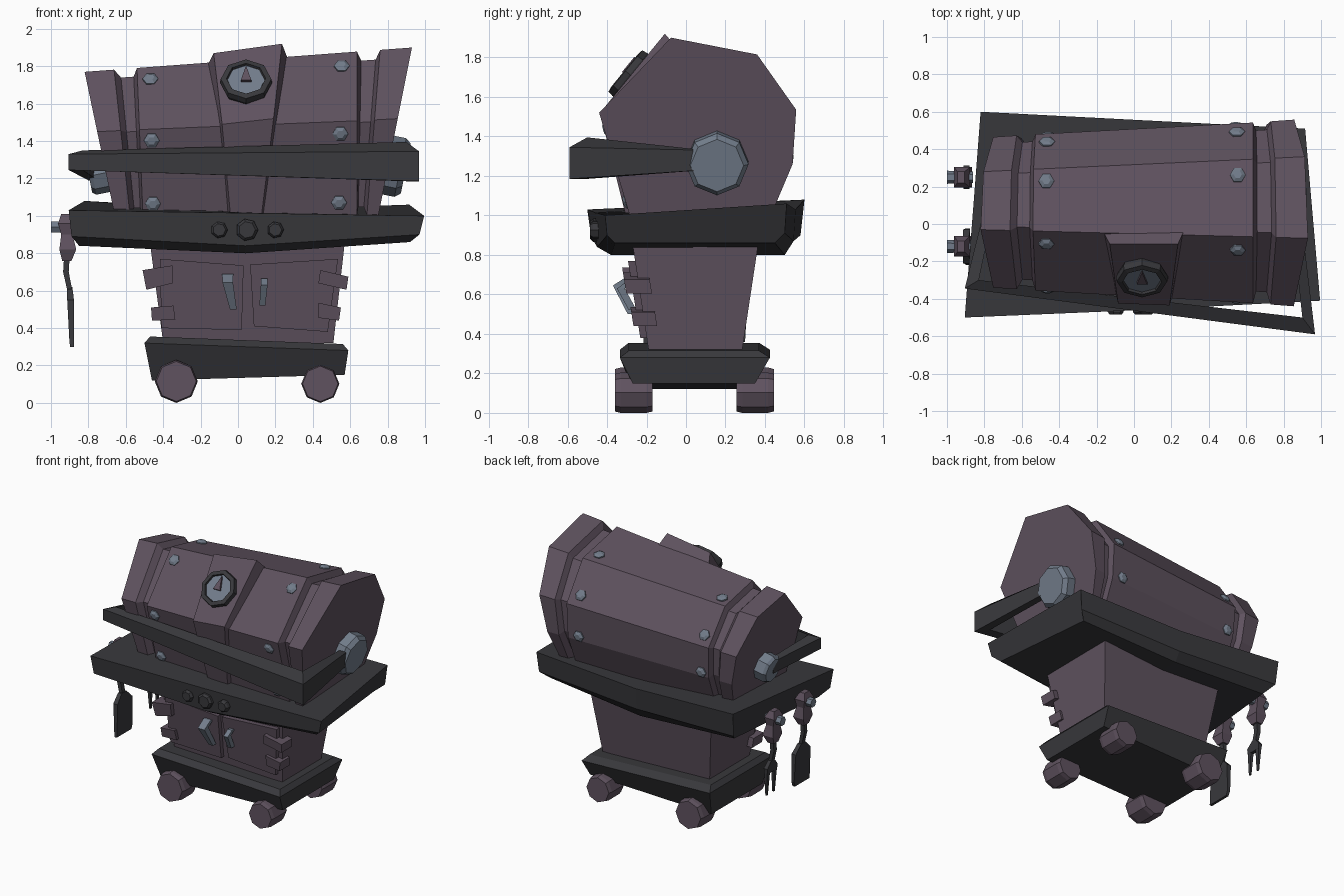
import bpy, bmesh
from math import cos, sin, pi
from mathutils import Vector


def material(name, rgb):
    m = bpy.data.materials.new(name)
    m.diffuse_color = (*rgb, 1)
    return m


PLUM = material("plum", (0.115, 0.085, 0.115))
DARK = material("dark", (0.04, 0.04, 0.045))
STEEL = material("steel", (0.17, 0.205, 0.26))


def loft(name, rings, mat):
    """Skin a list of equal-length point rings and cap both ends."""
    bm = bmesh.new()
    vs = [[bm.verts.new(p) for p in r] for r in rings]
    n = len(vs[0])
    for a, b in zip(vs, vs[1:]):
        for i in range(n):
            j = (i + 1) % n
            bm.faces.new((a[i], a[j], b[j], b[i]))
    bm.faces.new(vs[0])
    bm.faces.new(vs[-1])
    bmesh.ops.recalc_face_normals(bm, faces=bm.faces)
    me = bpy.data.meshes.new(name)
    bm.to_mesh(me)
    bm.free()
    me.materials.append(mat)
    ob = bpy.data.objects.new(name, me)
    bpy.context.collection.objects.link(ob)
    return ob


def turned(name, origin, axis, steps, n, mat):
    """Faceted round part: steps are (distance along axis, radius)."""
    q = Vector(axis).to_track_quat('Z', 'Y')
    o = Vector(origin)
    loft(name, [[o + q @ Vector((r * cos(2 * pi * i / n), r * sin(2 * pi * i / n), d))
                 for i in range(n)] for d, r in steps], mat)


def rect(x0, x1, y0, y1, zl, zr):
    return [(x0, y0, zl), (x1, y0, zr), (x1, y1, zr), (x0, y1, zl)]


def stack(name, levels, mat):
    """Four-sided bar from levels of (x, y, z, half x, half y)."""
    loft(name, [rect(x - a, x + a, y - b, y + b, z, z) for x, y, z, a, b in levels], mat)


def front_y(z):
    return -0.19 - 0.16 * (z - 0.34)


def plate(name, quad, out, back, mat):
    """Slab following the sloped cabinet front, from an (x, z) outline."""
    loft(name, [[(x, front_y(z) + d, z) for x, z in quad] for d in (-out, back)], mat)


# wheels
for side, y in (("front", -0.265), ("back", 0.35)):
    for hand, x, r in (("left", -0.33, 0.115), ("right", 0.44, 0.102)):
        turned(f"{side}_{hand}_wheel", (x, y - 0.095, r), (0, 1, 0),
               [(0, r * 0.93), (0.03, r), (0.16, r), (0.19, r * 0.93)], 8, PLUM)

# base and cabinet
loft("base", [rect(-0.46, 0.57, -0.27, 0.35, 0.12, 0.15),
              rect(-0.50, 0.59, -0.335, 0.425, 0.32, 0.28),
              rect(-0.47, 0.56, -0.29, 0.37, 0.355, 0.315)], DARK)
loft("cabinet", [rect(-0.40, 0.51, -0.19, 0.285, 0.32, 0.32),
                 rect(-0.47, 0.57, -0.27, 0.365, 0.85, 0.85)], PLUM)

# doors, hinges and door handles
plate("left_door", [(-.417, .77), (.03, .735), (.02, .39), (-.41, .40)], .035, .02, PLUM)
plate("right_door", [(.065, .74), (.535, .77), (.48, .38), (.085, .41)], .035, .02, PLUM)
plate("hinge_upper_left", [(-.51, .71), (-.35, .735), (-.35, .64), (-.49, .605)], .07, .06, PLUM)
plate("hinge_lower_left", [(-.465, .51), (-.345, .52), (-.335, .445), (-.46, .44)], .06, .06, PLUM)
plate("hinge_upper_right", [(.44, .71), (.59, .675), (.58, .605), (.43, .64)], .07, .06, PLUM)
plate("hinge_lower_right", [(.43, .535), (.55, .51), (.54, .44), (.43, .455)], .06, .06, PLUM)
stack("left_door_handle", [(-.055, -.28, .69, .03, .02), (-.055, -.345, .645, .028, .025),
                           (-.025, -.275, .50, .018, .02)], STEEL)
stack("right_door_handle", [(.14, -.28, .665, .018, .02), (.14, -.33, .63, .018, .02),
                            (.13, -.27, .52, .016, .02)], STEEL)

# shelf, bent slightly at the middle
loft("shelf", [
    [(-.905, -.50, 1.03), (-.89, -.48, .89), (-.85, -.39, .84),
     (-.76, .50, .84), (-.81, .58, .90), (-.82, .60, 1.08)],
    [(.04, -.46, 1.015), (.04, -.45, .84), (.04, -.38, .80),
     (.04, .50, .80), (.04, .545, .87), (.04, .555, 1.03)],
    [(.995, -.41, 1.0), (.97, -.40, .90), (.92, -.36, .86),
     (.84, .45, .86), (.90, .50, .91), (.915, .51, 1.06)]], DARK)
for i, (x, r) in enumerate(((-.10, .045), (.048, .06), (.2, .045))):
    turned(f"shelf_knob_{i}", (x, -.42, .925), (0, -1, 0),
           [(0, r), (.05, r), (.065, r * .75)], 7, DARK)

# barrel: 7-sided profile (y, z) blended from the left end to the right end
L_END = [(-.03, 1.77), (.28, 1.70), (.465, 1.45), (.45, 1.22), (.36, 1.0), (-.26, 1.0), (-.34, 1.45)]
R_END = [(-.076, 1.90), (.36, 1.815), (.558, 1.535), (.54, 1.26), (.43, 1.0), (-.285, 1.0), (-.44, 1.52)]


def section(x, scale, lean):
    t = (x + 0.82) / 1.75
    pts = [Vector(a).lerp(Vector(b), t) for a, b in zip(L_END, R_END)]
    mid = sum(pts, Vector((0, 0))) / 7
    top = pts[0].y
    pts = [mid + (p - mid) * scale for p in pts]
    return [Vector((x + lean * (top - p.y), p.x, p.y)) for p in pts]


loft("barrel", [section(*s) for s in (
    (-.82, 1, .21), (-.663, 1, .11), (-.63, .89, .10), (-.56, .89, .05), (-.54, 1, .04),
    (.636, 1, 0), (.66, .89, -.02), (.74, .89, -.08), (.76, 1, -.08), (.93, 1, -.2))], PLUM)

# rivets: (profile edge, fraction along it)
for x in (-.47, .556):
    ring = section(x, 1, 0.02 if x < 0 else -0.02)
    for k, (e, u) in enumerate(((6, .8), (5, .87), (5, .14), (0, .8), (1, .75), (2, .87))):
        a, b = ring[e], ring[(e + 1) % 7]
        d = b - a
        nrm = Vector((0, -d.z, d.y))
        turned(f"rivet_{'left' if x < 0 else 'right'}_{k}", a.lerp(b, u), nrm,
               [(-.02, .042), (.008, .042), (.02, .022)], 6, STEEL)

# raised band on the barrel front
loft("front_band", [
    [(-.17, -.03, 1.79), (.27, -.03, 1.83), (.235, -.107, 1.92), (-.13, -.107, 1.87)],
    [(-.10, -.36, 1.47), (.21, -.37, 1.48), (.19, -.435, 1.52), (-.085, -.425, 1.49)],
    [(-.06, -.25, 1.0), (.14, -.25, 1.0), (.125, -.305, 1.0), (-.04, -.305, 1.0)]], PLUM)

# gauge
face = Vector((0, -.77, .63)).normalized()
spot = Vector((.043, -.268, 1.70))
turned("gauge_rim", spot, face, [(-.03, .12), (.02, .14), (.05, .135), (.055, .105), (.035, .10)], 8, DARK)
turned("gauge_dial", spot, face, [(.0, .10), (.042, .10)], 8, STEEL)
up = Vector((0, .63, .77)).normalized()
side = Vector((1, 0, 0))
loft("gauge_needle", [[spot + face * d + side * a + up * b for a, b in ((-.028, -.015), (.028, -.015), (0, .085))]
                      for d in (.035, .06)], PLUM)

# lid handle bar with arms and pivots
bar = [((-.80, .08), (-.75, .08), 1.28, 1.28, 1.19),
       ((-.905, -.345), (-.83, -.30), 1.33, 1.35, 1.245),
       ((.968, -.59), (.90, -.50), 1.345, 1.395, 1.185),
       ((.885, .10), (.835, .10), 1.33, 1.33, 1.23)]
loft("handle_bar", [[(*o, to), (*o, b), (*i, b), (*i, ti)] for o, i, to, ti, b in bar], DARK)
turned("right_pivot", (.76, .157, 1.28), (1, 0, -.2), [(0, .16), (.11, .16), (.14, .135)], 8, STEEL)
turned("left_pivot", (-.66, .08, 1.24), (-1, 0, -.2), [(0, .105), (.12, .105), (.14, .09)], 8, STEEL)

# hanging tools: grip, peg and shaft shared by spatula and fork
for name, y in (("spatula", -.12), ("fork", .25)):
    stack(f"{name}_grip", [(-.925, y, 1.01, .02, .03), (-.92, y, .96, .042, .055),
                           (-.915, y, .90, .03, .04), (-.91, y, .82, .045, .055),
                           (-.915, y, .76, .025, .03)], PLUM)
    turned(f"{name}_peg", (-.86, y, .94), (-1, 0, 0), [(0, .03), (.14, .035)], 6, STEEL)
    stack(f"{name}_shaft", [(-.915, y, .78, .015, .02), (-.92, y, .70, .015, .018),
                            (-.895, y, .58, .013, .018)], DARK)
stack("spatula_blade", [(-.90, -.12, .61, .015, .03), (-.895, -.12, .55, .018, .09),
                        (-.89, -.12, .34, .012, .095), (-.888, -.13, .30, .01, .09)], DARK)
stack("fork_yoke", [(-.90, .25, .62, .014, .02), (-.895, .25, .57, .016, .062),
                    (-.895, .25, .53, .014, .058)], DARK)
for s in (-1, 1):
    stack(f"fork_prong_{'front' if s < 0 else 'back'}",
          [(-.895, .25 + s * .042, .55, .013, .018), (-.89, .25 + s * .042, .36, .006, .007)], DARK)
